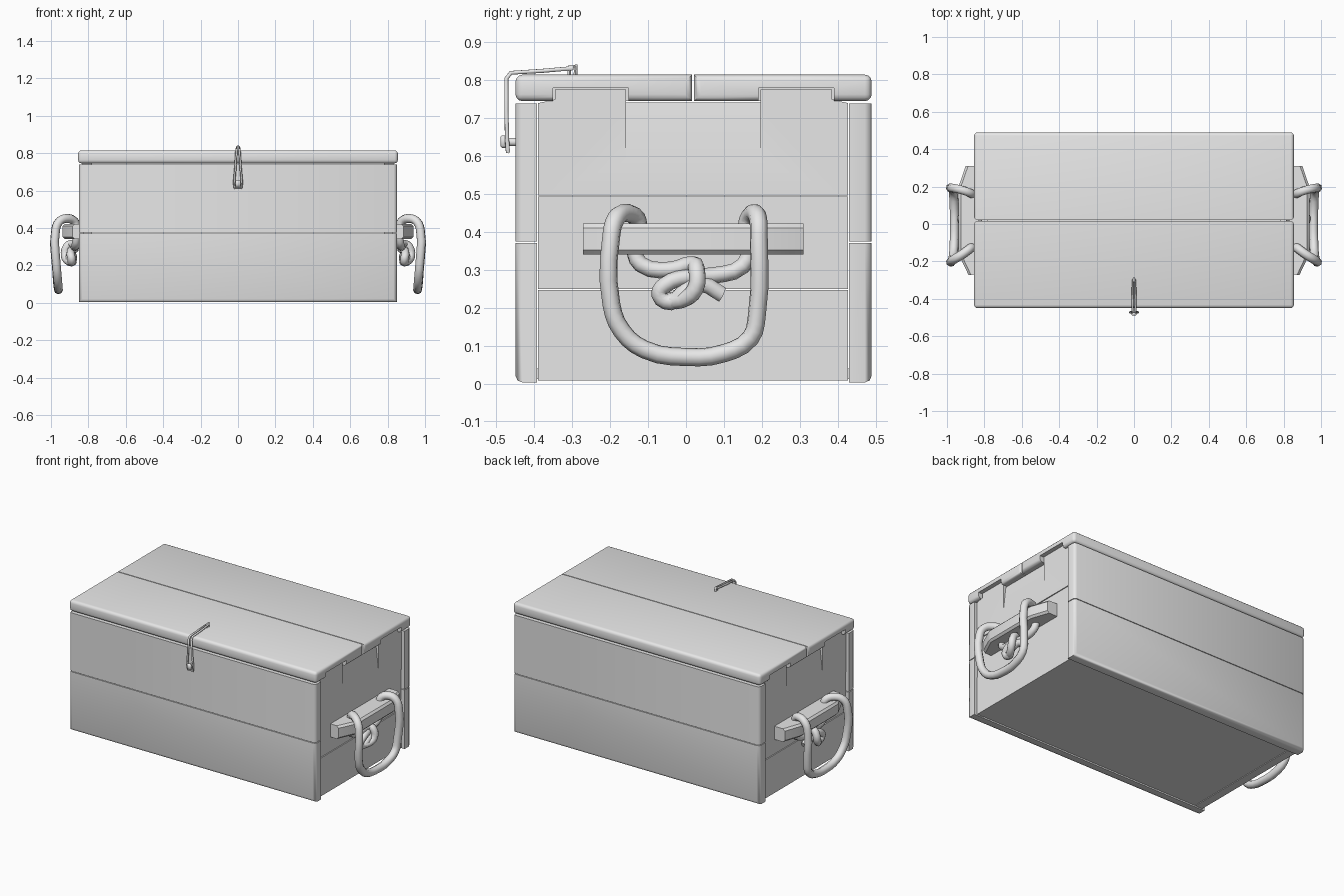
import bpy
import bmesh

if "Cube" in bpy.data.objects:
    bpy.data.objects.remove(bpy.data.objects["Cube"])

wood = bpy.data.materials.new("plain grey")
wood.diffuse_color = (0.8, 0.8, 0.8, 1)
wood.use_nodes = True
wood.node_tree.nodes["Principled BSDF"].inputs["Base Color"].default_value = wood.diffuse_color


def finish(ob, angle=0.9):
    ob.data.materials.clear()
    ob.data.materials.append(wood)
    bpy.ops.object.select_all(action='DESELECT')
    ob.select_set(True)
    bpy.context.view_layer.objects.active = ob
    bpy.ops.object.shade_smooth_by_angle(angle=angle)
    return ob


def mesh_object(name, bm):
    me = bpy.data.meshes.new(name)
    bmesh.ops.recalc_face_normals(bm, faces=bm.faces)
    bm.to_mesh(me)
    bm.free()
    ob = bpy.data.objects.new(name, me)
    bpy.context.collection.objects.link(ob)
    return ob


def prism(name, pts, a, b, axis, bevel=0.0, segs=2, cut=None):
    """Extrude a 2D outline from a to b along an axis; optional edge choice for bevel."""
    bm = bmesh.new()

    def co(p, t):
        return {'x': (t, p[0], p[1]), 'z': (p[0], p[1], t)}[axis]
    lo = [bm.verts.new(co(p, a)) for p in pts]
    hi = [bm.verts.new(co(p, b)) for p in pts]
    bm.faces.new(lo)
    bm.faces.new(hi)
    n = len(pts)
    for i in range(n):
        bm.faces.new((lo[i], lo[(i + 1) % n], hi[(i + 1) % n], hi[i]))
    if bevel:
        edges = [e for e in bm.edges
                 if cut is None or cut((e.verts[0].co + e.verts[1].co) / 2)]
        bmesh.ops.bevel(bm, geom=edges, offset=bevel, segments=segs,
                        profile=0.5, affect='EDGES')
    return mesh_object(name, bm)


def box(name, x0, x1, y0, y1, z0, z1, bevel=0.0, segs=2, cut=None):
    return prism(name, [(y0, z0), (y1, z0), (y1, z1), (y0, z1)],
                 x0, x1, 'x', bevel, segs, cut)


def subtract(ob, cutters):
    for c in cutters:
        m = ob.modifiers.new("cut", 'BOOLEAN')
        m.operation, m.object, m.solver = 'DIFFERENCE', c, 'EXACT'
    bpy.context.view_layer.objects.active = ob
    for m in list(ob.modifiers):
        bpy.ops.object.modifier_apply(modifier=m.name)
    for c in cutters:
        bpy.data.objects.remove(c)


def tube(name, pts, r, closed=False, sides=2, smooth=True):
    cu = bpy.data.curves.new(name, 'CURVE')
    cu.dimensions = '3D'
    cu.bevel_depth, cu.bevel_resolution = r, sides
    cu.use_fill_caps = True
    cu.resolution_u = 3
    if smooth:
        sp = cu.splines.new('BEZIER')
        sp.bezier_points.add(len(pts) - 1)
        for b, p in zip(sp.bezier_points, pts):
            b.co = p
            b.handle_left_type = b.handle_right_type = 'AUTO'
    else:
        sp = cu.splines.new('POLY')
        sp.points.add(len(pts) - 1)
        for b, p in zip(sp.points, pts):
            b.co = (*p, 1)
    sp.use_cyclic_u = closed
    ob = bpy.data.objects.new(name, cu)
    bpy.context.collection.objects.link(ob)
    bpy.ops.object.select_all(action='DESELECT')
    ob.select_set(True)
    bpy.context.view_layer.objects.active = ob
    bpy.ops.object.convert(target='MESH')
    return finish(bpy.context.view_layer.objects.active, 1.1)


# Long side boards, outer corners rounded
for side, yo, yi in (("front", -0.45, -0.393), ("back", 0.49, 0.43)):
    for level, z0, z1 in (("lower", 0.003, 0.371), ("upper", 0.375, 0.739)):
        def outer(c, yo=yo, z0=z0, level=level):
            if level == "lower" and abs(c.z - z0) < 1e-4:
                return abs(c.y - yo) < 1e-4
            return abs(c.y - yo) < 1e-4 and abs(c.x) > 0.8
        finish(box(f"{side}_{level}_board", -0.85, 0.85, min(yo, yi), max(yo, yi),
                   z0, z1, 0.018, 2, outer))

# Floor
finish(box("floor_panel", -0.82, 0.82, -0.393, 0.43, 0.012, 0.04))

# Lid boards with end notches for the tabs
TABS = ((-0.345, -0.158), (0.197, 0.385))
for name, y0, y1, edge in (("lid_front_board", -0.45, 0.016, -0.45),
                           ("lid_back_board", 0.021, 0.49, 0.49)):
    def rim(c, edge=edge):
        return abs(c.y - edge) < 1e-4 or abs(c.x) > 0.84
    lid = box(name, -0.855, 0.855, y0, y1, 0.745, 0.815, 0.018, 3, rim)
    cutters = [box("notch", min(s * 0.79, s * 0.9), max(s * 0.79, s * 0.9),
                   t0 - 0.006, t1 + 0.006, 0.7, 0.78)
               for s in (-1, 1) for t0, t1 in TABS if y0 < t0 < y1]
    subtract(lid, cutters)
    finish(lid)

for s, tag in ((1, "right"), (-1, "left")):
    def bx(name, xa, xb, *rest):
        return box(name, min(s * xa, s * xb), max(s * xa, s * xb), *rest)

    # End boards
    finish(bx(f"{tag}_end_lower_board", 0.78, 0.832, -0.39, 0.427, 0.008, 0.247))
    finish(bx(f"{tag}_end_middle_board", 0.78, 0.828, -0.39, 0.427, 0.249, 0.494))
    (a, b), (c, d) = TABS
    outline = [(-0.39, 0.496), (0.427, 0.496), (0.427, 0.74), (d, 0.75), (d, 0.776),
               (c, 0.776), (c, 0.742), (b, 0.742), (b, 0.776), (a, 0.776),
               (a, 0.75), (-0.39, 0.74)]
    top = prism(f"{tag}_end_upper_board", outline, s * 0.78, s * 0.832, 'x')
    # Sloping finger recess between the tabs
    bm = bmesh.new()
    wedge = ((0.833, 0.578), (0.85, 0.578), (0.85, 0.8), (0.808, 0.8))
    r0 = [bm.verts.new((s * x, b, z)) for x, z in wedge]
    r1 = [bm.verts.new((s * x, c, z)) for x, z in wedge]
    bm.faces.new(r0)
    bm.faces.new(r1)
    for i in range(4):
        j = (i + 1) % 4
        bm.faces.new((r0[i], r0[j], r1[j], r1[i]))
    subtract(top, [mesh_object("recess", bm)])
    finish(top, 0.3)

    # Cleat carrying the rope
    plan = [(0.82, -0.27), (0.885, -0.272), (0.938, -0.16),
            (0.938, 0.2), (0.9, 0.31), (0.82, 0.31)]
    finish(prism(f"{tag}_cleat", [(s * x, y) for x, y in plan], 0.34, 0.422, 'z',
                 0.012, 1, lambda p: abs(p.x) > 0.91), 0.6)

    # Rope handle: ends hook over the cleat and hang as a loop
    loop = [(0.868, -0.125, 0.41), (0.875, -0.13, 0.435), (0.915, -0.16, 0.45),
            (0.955, -0.185, 0.435), (0.975, -0.197, 0.39), (0.972, -0.197, 0.21),
            (0.966, -0.17, 0.14), (0.962, -0.11, 0.09), (0.96, 0.0, 0.07),
            (0.962, 0.1, 0.08), (0.966, 0.17, 0.12), (0.97, 0.187, 0.18),
            (0.975, 0.192, 0.39), (0.955, 0.19, 0.435), (0.915, 0.18, 0.45),
            (0.875, 0.165, 0.435), (0.868, 0.16, 0.41)]
    tube(f"{tag}_rope_handle", [(s * x, y, z) for x, y, z in loop], 0.024)

    # Knot tied under the cleat
    strand_a = [(0.862, -0.14, 0.36), (0.868, -0.12, 0.315), (0.875, -0.04, 0.3),
                (0.89, 0.02, 0.315), (0.915, 0.028, 0.3), (0.925, 0.025, 0.25),
                (0.905, -0.01, 0.22), (0.88, -0.05, 0.22)]
    strand_b = [(0.862, 0.17, 0.36), (0.868, 0.15, 0.31), (0.875, 0.07, 0.285),
                (0.89, 0.0, 0.28), (0.895, -0.055, 0.26), (0.89, -0.07, 0.235),
                (0.89, -0.04, 0.215), (0.9, 0.0, 0.245), (0.89, 0.04, 0.262),
                (0.88, 0.095, 0.235)]
    for n, st in (("first", strand_a), ("second", strand_b)):
        tube(f"{tag}_{n}_knot_strand", [(s * x, y, z) for x, y, z in st], 0.022)

# Cord latch: narrow loop from the lid peg over the front edge
half = [(0.006, -0.3, 0.832), (0.008, -0.38, 0.825), (0.008, -0.462, 0.82),
        (0.009, -0.474, 0.805), (0.014, -0.474, 0.72), (0.021, -0.472, 0.64),
        (0.018, -0.47, 0.612)]
tube("latch_cord", half + [(-x, y, z) for x, y, z in reversed(half)],
     0.006, True, 1, False)
# Pegs holding the cord
tube("lid_peg", [(0, -0.308, 0.81), (0, -0.308, 0.836), (0, -0.29, 0.838),
                 (0, -0.292, 0.815)], 0.006, False, 1, False)
tube("front_peg", [(0, -0.44, 0.637), (0, -0.472, 0.637)], 0.012, False, 1, False)
finish(box("front_peg_head", -0.014, 0.014, -0.49, -0.472, 0.622, 0.655, 0.005, 1))
